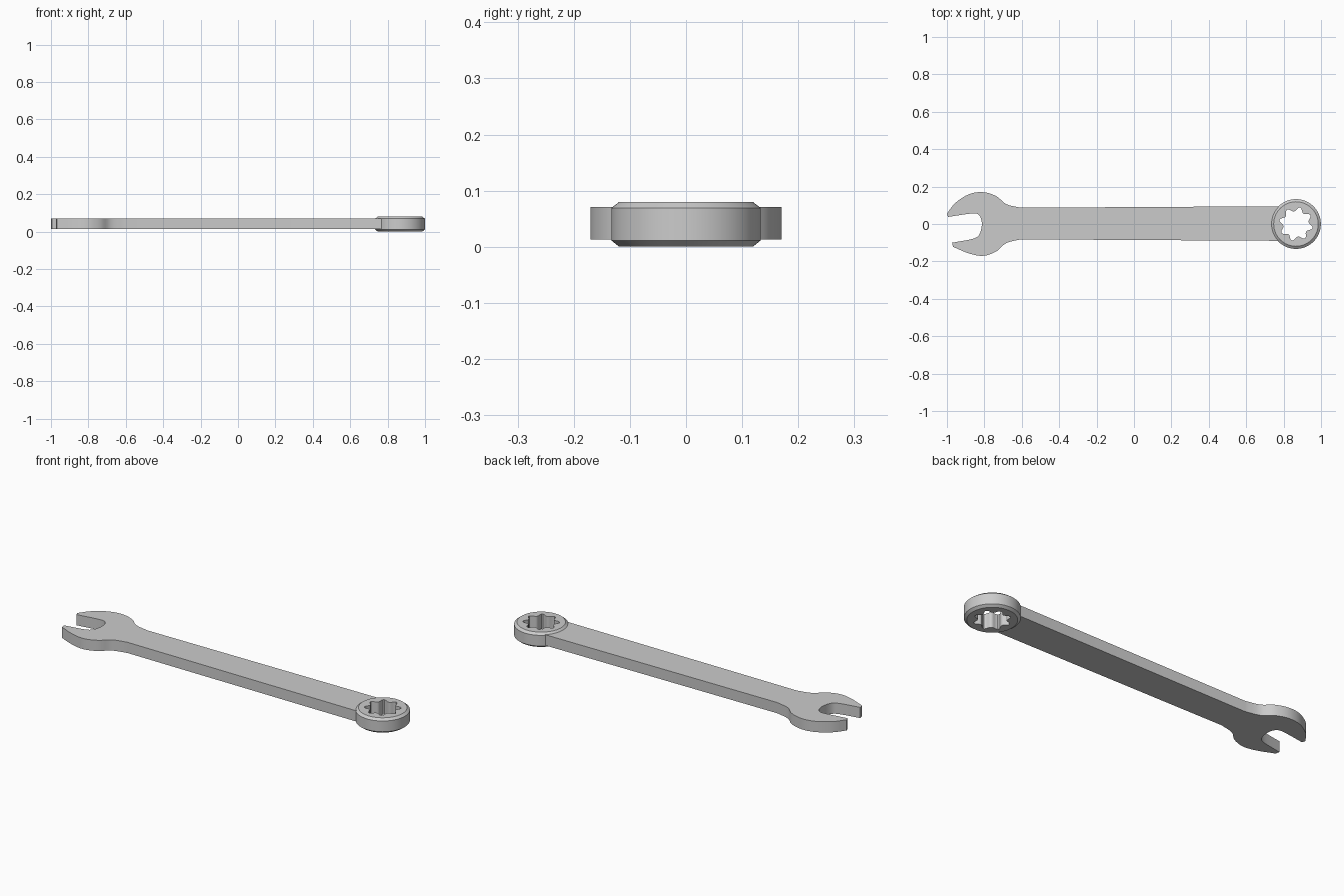
import bpy, bmesh
from math import sin, cos, pi, asin
from mathutils import Vector

if "Cube" in bpy.data.objects:
    bpy.data.objects.remove(bpy.data.objects["Cube"])

CX, RO = 0.866, 0.133


def finish(bm, name, angle=0.6):
    bmesh.ops.recalc_face_normals(bm, faces=bm.faces)
    me = bpy.data.meshes.new(name)
    bm.to_mesh(me)
    bm.free()
    ob = bpy.data.objects.new(name, me)
    bpy.context.collection.objects.link(ob)
    bpy.ops.object.select_all(action='DESELECT')
    ob.select_set(True)
    bpy.context.view_layer.objects.active = ob
    bpy.ops.object.shade_smooth_by_angle(angle=angle)
    return ob


def spline(pts, n=4):
    # smooth curve through the points
    p = [Vector(a) for a in pts]
    p = [2 * p[0] - p[1]] + p + [2 * p[-1] - p[-2]]
    out = []
    for i in range(1, len(p) - 2):
        a, b, c, d = p[i - 1:i + 3]
        for k in range(n):
            t = k / n
            out.append(0.5 * (2 * b + (c - a) * t + (2 * a - 5 * b + 4 * c - d) * t * t
                              + (3 * b - a - 3 * c + d) * t ** 3))
    return out + [p[-2]]


# handle and open jaw: one outline, extruded
upper = spline([(-1.0, 0.055), (-0.955, 0.113), (-0.88, 0.16), (-0.805, 0.17),
                (-0.735, 0.148), (-0.683, 0.106), (-0.605, 0.087)])
lower = spline([(-0.605, -0.082), (-0.683, -0.102), (-0.735, -0.146), (-0.805, -0.17),
                (-0.88, -0.158), (-0.968, -0.122)])
slot = spline([(-0.972, -0.1), (-0.865, -0.08), (-0.828, -0.058), (-0.814, -0.01),
               (-0.818, 0.03), (-0.835, 0.052), (-0.87, 0.056), (-0.994, 0.038)])
R = 0.112
a0, a1 = pi - asin(0.095 / R), pi + asin(0.09 / R)
arc = [(CX + R * cos(a0 + (a1 - a0) * i / 12), R * sin(a0 + (a1 - a0) * i / 12))
       for i in range(13)]
outline = upper + arc + lower + slot
bm = bmesh.new()
face = bm.faces.new([bm.verts.new((p[0], p[1], 0.013)) for p in outline])
ext = bmesh.ops.extrude_face_region(bm, geom=[face])
bmesh.ops.translate(bm, vec=(0, 0, 0.058),
                    verts=[v for v in ext['geom'] if isinstance(v, bmesh.types.BMVert)])
finish(bm, "handle_with_open_jaw")

# chamfered ring with an eight-point socket
N = 96
bm = bmesh.new()
rings = []
for i in range(N):
    t = 2 * pi * i / N
    star = 0.068 + 0.023 * (0.5 + 0.5 * cos(8 * t + pi * 0.6)) ** 1.3
    prof = [(RO, 0.011), (RO, 0.069), (0.119, 0.08), (star, 0.08), (star, 0), (0.119, 0)]
    rings.append([bm.verts.new((CX + r * cos(t), r * sin(t), z)) for r, z in prof])
for i in range(N):
    a, b = rings[i], rings[(i + 1) % N]
    for j in range(6):
        k = (j + 1) % 6
        bm.faces.new((a[j], b[j], b[k], a[k]))
finish(bm, "ring_socket")
